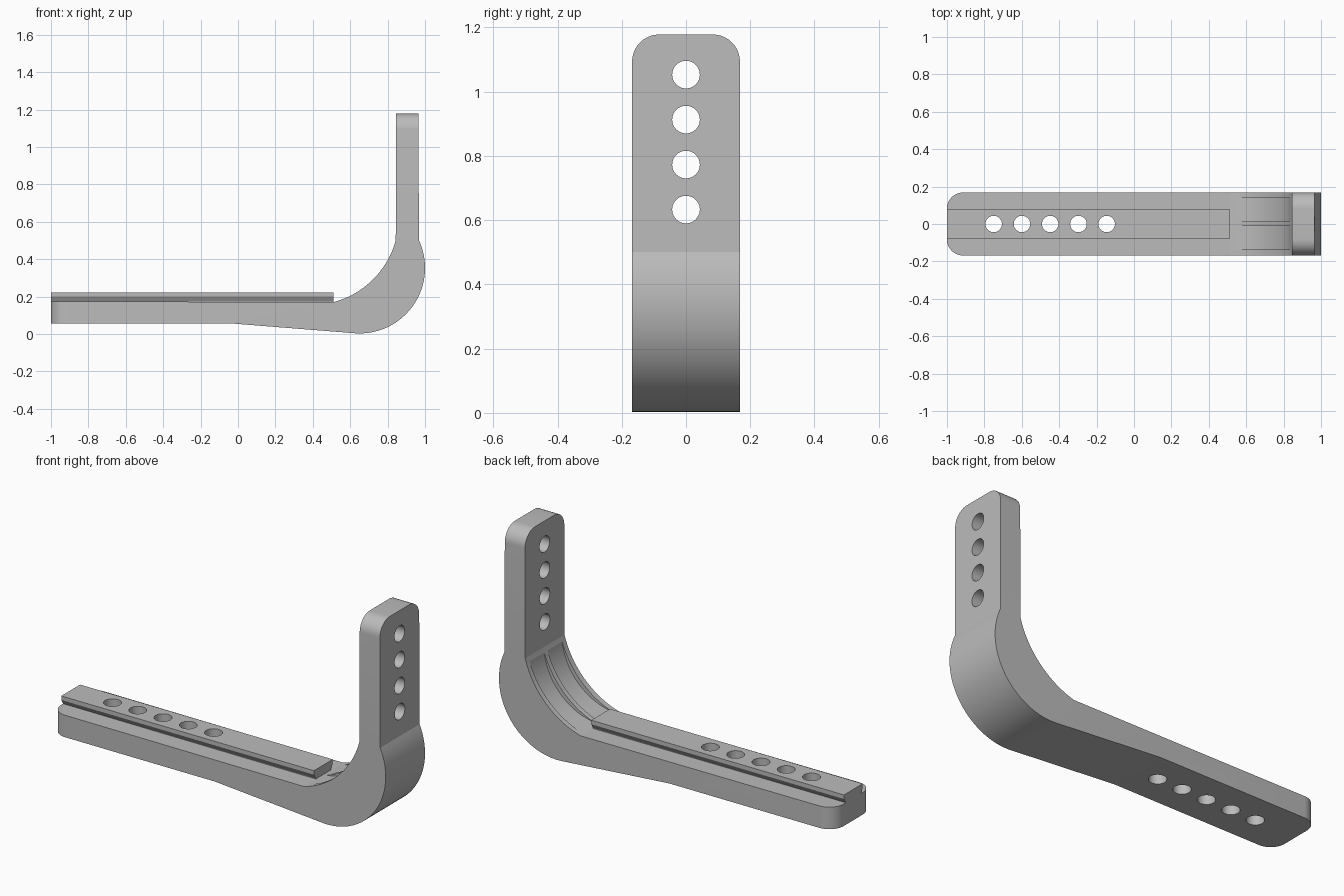
import bpy, bmesh
from math import radians, sin, cos, pi
from mathutils import Matrix

cube = bpy.data.objects.get("Cube")
if cube:
    bpy.data.objects.remove(cube, do_unlink=True)

grey = bpy.data.materials.new("plain grey")
grey.use_nodes = True
GREY = (0.5, 0.5, 0.5, 1)
grey.diffuse_color = GREY
grey.node_tree.nodes["Principled BSDF"].inputs["Base Color"].default_value = GREY

HALF = 0.168      # half the width of the bracket
TOP = 1.178       # height of the upright
DECK = 0.174      # top of the arm


def arc(cx, cz, r, a, b, n=24):
    return [(cx + r * cos(radians(a + (b - a) * i / n)),
             cz + r * sin(radians(a + (b - a) * i / n))) for i in range(n + 1)]


def to_object(name, bm):
    bmesh.ops.recalc_face_normals(bm, faces=bm.faces)
    mesh = bpy.data.meshes.new(name)
    bm.to_mesh(mesh)
    bm.free()
    mesh.materials.append(grey)
    obj = bpy.data.objects.new(name, mesh)
    bpy.context.collection.objects.link(obj)
    return obj


def extrude(points, direction):
    """Closed outline swept along a vector."""
    bm = bmesh.new()
    face = bm.faces.new([bm.verts.new(p) for p in points])
    res = bmesh.ops.extrude_face_region(bm, geom=[face])
    verts = [v for v in res["geom"] if isinstance(v, bmesh.types.BMVert)]
    bmesh.ops.translate(bm, verts=verts, vec=direction)
    return bm


def cylinder(name, centre, axis, radius, depth, sides=40):
    bm = bmesh.new()
    turn = {"x": Matrix.Rotation(pi / 2, 4, "Y"), "y": Matrix.Rotation(pi / 2, 4, "X"),
            "z": Matrix.Identity(4)}[axis]
    bmesh.ops.create_cone(bm, cap_ends=True, segments=sides, radius1=radius, radius2=radius,
                          depth=depth, matrix=Matrix.Translation(centre) @ turn)
    obj = to_object(name, bm)
    obj.hide_render = True
    return obj


def activate(obj):
    bpy.ops.object.select_all(action="DESELECT")
    obj.select_set(True)
    bpy.context.view_layer.objects.active = obj


def cut(obj, cutters):
    activate(obj)
    for c in cutters:
        mod = obj.modifiers.new("cut", "BOOLEAN")
        mod.operation = "DIFFERENCE"
        mod.solver = "EXACT"
        mod.object = c
        bpy.ops.object.modifier_apply(modifier=mod.name)


# Bracket: side outline of arm, heel and upright
outline = [(-1, 0.055), (-0.02, 0.055)]
outline += arc(0.65, 0.353, 0.35, -94.5, 25, 40)
outline += [(0.965, TOP), (0.845, TOP)]
outline += arc(0.39, 0.6245, 0.47, -15.3, -75)
outline += [(-1, DECK)]
bm = extrude([(x, -HALF, z) for x, z in outline], (0, 2 * HALF, 0))

# Rounded corners at both free ends
corners = []
for e in bm.edges:
    a, b = (v.co for v in e.verts)
    arm_end = a.x < -0.99 and b.x < -0.99 and abs(a.z - b.z) > 0.05
    upright_end = a.z > TOP - 0.01 and b.z > TOP - 0.01 and abs(a.x - b.x) > 0.05
    if arm_end or upright_end:
        corners.append(e)
bmesh.ops.bevel(bm, geom=corners, offset=0.085, offset_type="OFFSET", segments=10,
                profile=0.5, affect="EDGES")
bracket = to_object("bracket", bm)

# Undercut mounting rail on the arm
half_rail = [(0.064, DECK - 0.003), (0.064, DECK), (0.08, 0.2), (0.08, 0.222)]
section = half_rail + [(-y, z) for y, z in reversed(half_rail)]
rail = to_object("rail", extrude([(-1, y, z) for y, z in section], (1.51, 0, 0)))

# Holes and the two shallow channels in the inner curve
arm_holes = [cylinder("arm_hole_cutter", (-0.75 + 0.151 * i, 0, 0.15), "z", 0.044, 0.5)
             for i in range(5)]
upright_holes = [cylinder("upright_hole_cutter", (0.9, 0, 0.633 + 0.14 * i), "x", 0.043, 0.5)
                 for i in range(4)]
channels = [cylinder("channel_cutter", (0.496, y, 0.5185), "y", 0.3426, 0.125, 128)
            for y in (-0.0745, 0.0775)]

cut(bracket, arm_holes + upright_holes + channels)
cut(rail, arm_holes)
for c in arm_holes + upright_holes + channels:
    bpy.data.objects.remove(c, do_unlink=True)

for obj in (bracket, rail):
    activate(obj)
    bpy.ops.object.shade_smooth_by_angle(angle=radians(12))
